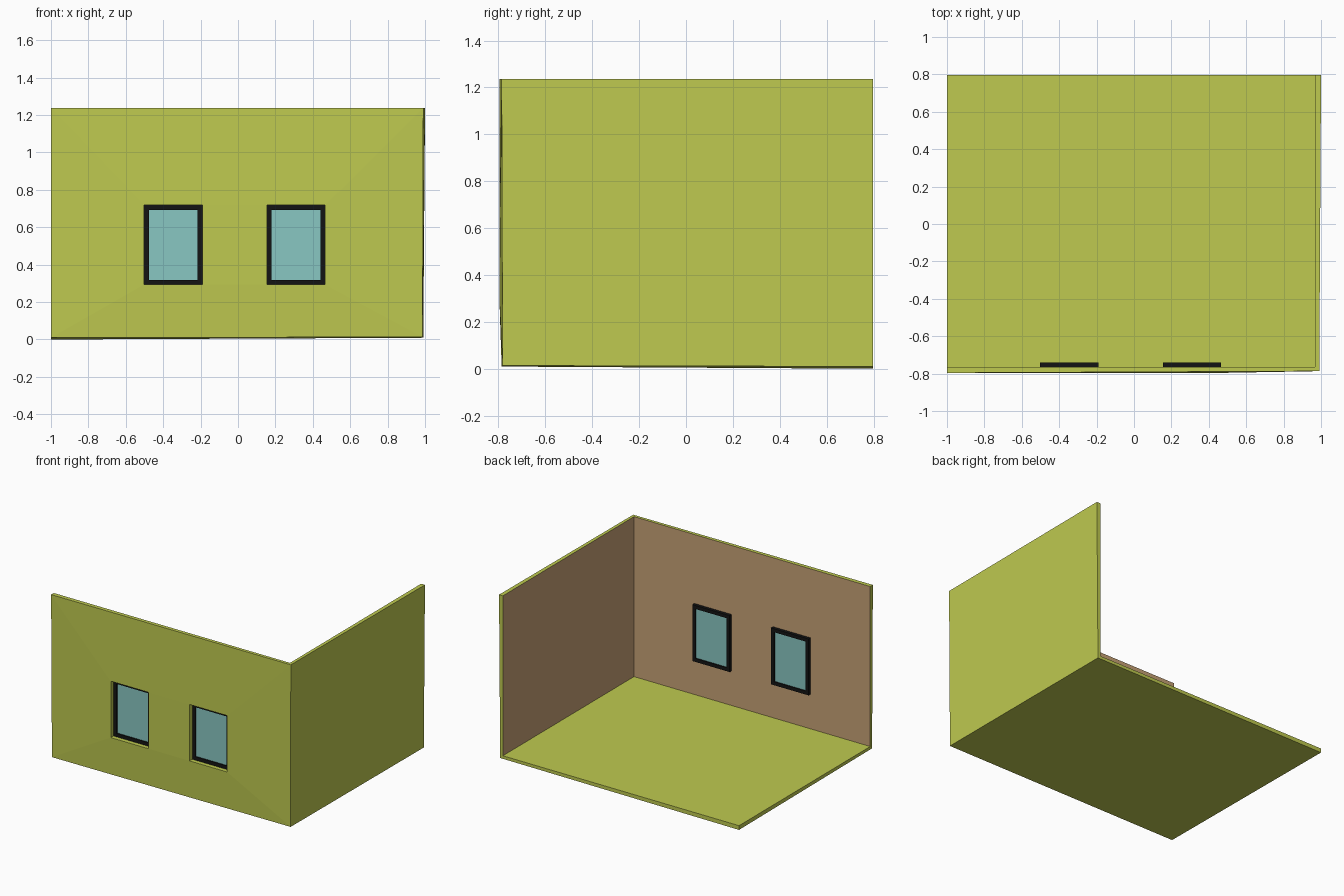
import bpy, bmesh

if "Cube" in bpy.data.objects:
    bpy.data.objects.remove(bpy.data.objects["Cube"])

def material(name, rgb):
    m = bpy.data.materials.new(name)
    m.diffuse_color = (*rgb, 1)
    m.use_nodes = True
    m.node_tree.nodes["Principled BSDF"].inputs["Base Color"].default_value = m.diffuse_color
    return m

brown = material("inner_wall_brown", (0.57, 0.36, 0.18))
green = material("shell_green", (0.52, 0.59, 0.08))
black = material("frame_black", (0.007, 0.007, 0.007))
teal = material("glass_teal", (0.25, 0.57, 0.54))

def make_object(name, bm, mats):
    me = bpy.data.meshes.new(name)
    bm.to_mesh(me)
    bm.free()
    for m in mats:
        me.materials.append(m)
    ob = bpy.data.objects.new(name, me)
    bpy.context.collection.objects.link(ob)
    return ob

# Inner room dimensions and window openings (x0, x1)
L, R, F, B, Z0, Z1 = -1.0, 0.968, -0.764, 0.797, 0.032, 1.237
WINDOWS = [(-0.503, -0.19), (0.154, 0.466)]
WZ0, WZ1 = 0.293, 0.718
T = 0.032

# Room shell: inner surfaces of two walls and a floor, thickened outwards
bm = bmesh.new()
V = lambda x, y, z: bm.verts.new((x, y, z))
bl, tl, tr, br = V(L, F, Z0), V(L, F, Z1), V(R, F, Z1), V(R, F, Z0)
back_l, back_r, back_t = V(L, B, Z0), V(R, B, Z0), V(R, B, Z1)
(a0, a1, a2, a3), (b0, b1, b2, b3) = [
    (V(x0, F, WZ0), V(x0, F, WZ1), V(x1, F, WZ1), V(x1, F, WZ0)) for x0, x1 in WINDOWS]
walls = [(bl, a0, a3, b0, b3, br), (bl, tl, a1, a0), (a1, tl, tr, b2, b1, a2),
         (b3, b2, tr, br), (a3, a2, b1, b0), (br, tr, back_t, back_r)]
for loop in walls:
    bm.faces.new(loop)
bm.faces.new((bl, br, back_r, back_l)).material_index = 1
shell = make_object("room_shell", bm, [brown, green])
mod = shell.modifiers.new("thickness", 'SOLIDIFY')
mod.thickness = T
mod.offset = -1
mod.material_offset = 1
mod.material_offset_rim = 1

def box(bm, x0, x1, y0, y1, z0, z1):
    geo = bmesh.ops.create_cube(bm, size=1)["verts"]
    for v in geo:
        v.co = (x1 if v.co.x > 0 else x0, y1 if v.co.y > 0 else y0, z1 if v.co.z > 0 else z0)

# Windows: frame ring bridged from two rectangles, plus a thin pane
FY0, FY1, W = -0.764, -0.740, 0.026
for side, (x0, x1) in zip(("left", "right"), WINDOWS):
    bm = bmesh.new()
    def ring(y, d):
        return [bm.verts.new(p) for p in ((x0 + d, y, WZ0 + d), (x1 - d, y, WZ0 + d),
                                          (x1 - d, y, WZ1 - d), (x0 + d, y, WZ1 - d))]
    rings = [ring(FY0, 0), ring(FY1, 0), ring(FY1, W), ring(FY0, W)]
    for k in range(4):
        p, q = rings[k], rings[(k + 1) % 4]
        for i in range(4):
            j = (i + 1) % 4
            bm.faces.new((p[i], p[j], q[j], q[i]))
    bmesh.ops.recalc_face_normals(bm, faces=bm.faces)
    make_object(f"window_frame_{side}", bm, [black])

    bm = bmesh.new()
    box(bm, x0 + W, x1 - W, -0.755, -0.749, WZ0 + W, WZ1 - W)
    make_object(f"window_pane_{side}", bm, [teal])
